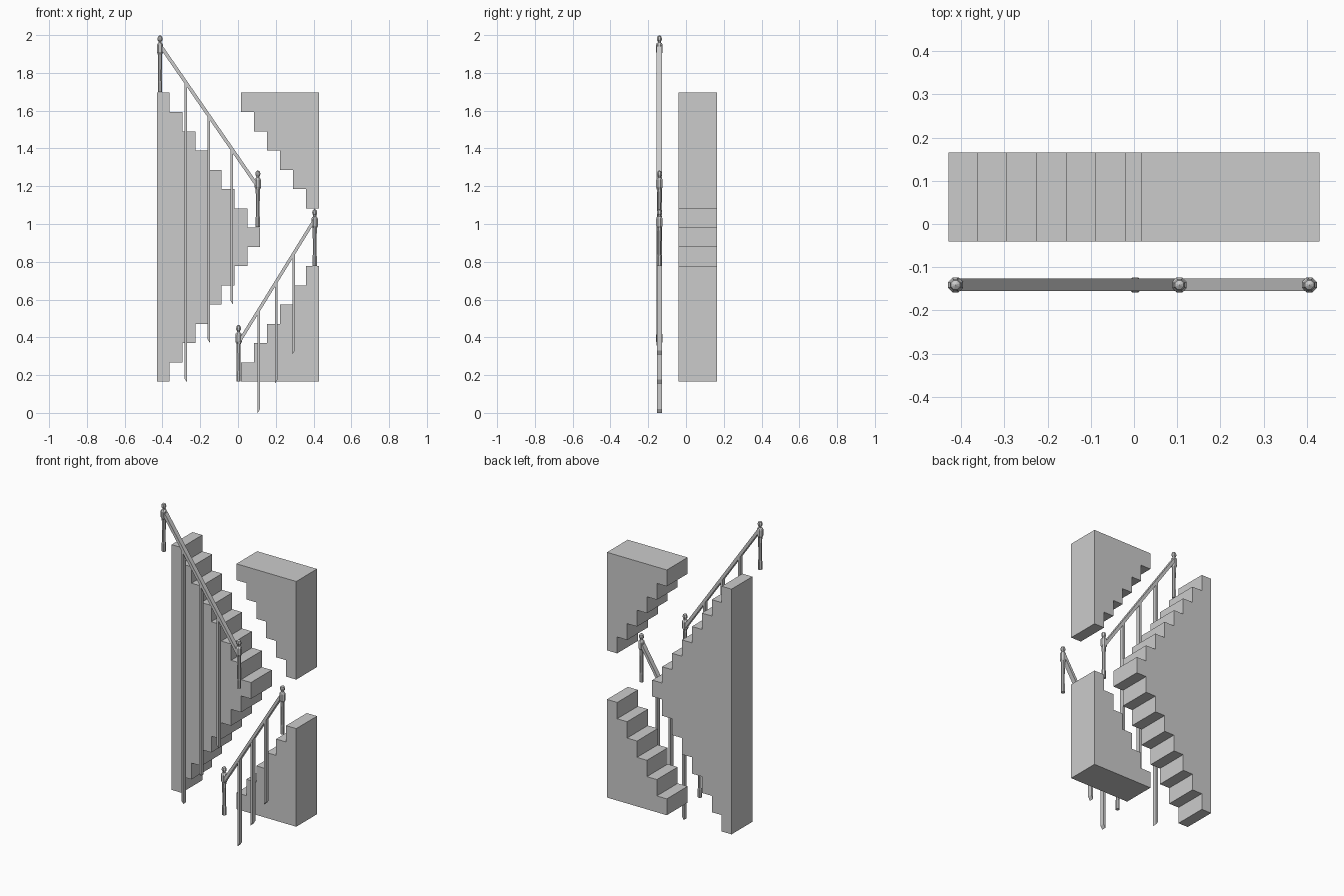
import bpy, bmesh, math

if "Cube" in bpy.data.objects:
    bpy.data.objects.remove(bpy.data.objects["Cube"])

RUN, RISE = 0.0685, 0.102
Y0, Y1 = -0.04, 0.165      # depth of the stair blocks
RAIL_Y = -0.141            # plane of the railings


def finish(name, bm):
    bmesh.ops.remove_doubles(bm, verts=bm.verts, dist=1e-6)
    bmesh.ops.recalc_face_normals(bm, faces=bm.faces)
    me = bpy.data.meshes.new(name)
    bm.to_mesh(me)
    bm.free()
    ob = bpy.data.objects.new(name, me)
    bpy.context.collection.objects.link(ob)
    return ob


def prism(name, outline, y0, y1):
    """Extrude an XZ outline from y0 to y1."""
    bm = bmesh.new()
    face = bm.faces.new([bm.verts.new((x, y0, z)) for x, z in outline])
    ext = bmesh.ops.extrude_face_region(bm, geom=[face])
    verts = [g for g in ext["geom"] if isinstance(g, bmesh.types.BMVert)]
    bmesh.ops.translate(bm, verts=verts, vec=(0, y1 - y0, 0))
    return finish(name, bm)


def stepped(name, back_x, z0, edges):
    """Solid with a flat back and one stepped edge, one x per riser."""
    pts = [(back_x, z0)]
    for i, x in enumerate(edges):
        pts += [(x, z0 + i * RISE), (x, z0 + (i + 1) * RISE)]
    pts.append((back_x, z0 + len(edges) * RISE))
    prism(name, pts, Y0, Y1)


def post(name, x, z):
    """Turned eight-sided newel post with a ball on top."""
    profile = [(0, 0), (.0125, 0), (.0125, .05), (.0105, .06), (.0105, .12),
               (.0125, .20), (.0185, .212), (.0185, .25), (.015, .257),
               (.009, .262), (.009, .269), (.0135, .275), (.0145, .284),
               (.011, .295), (0, .302)]
    bm = bmesh.new()
    n = 8
    rings = [[bm.verts.new((x + r * math.cos((k + .5) * math.tau / n),
                            RAIL_Y + r * math.sin((k + .5) * math.tau / n), z + h))
              for k in range(n)] if r else [bm.verts.new((x, RAIL_Y, z + h))]
             for r, h in profile]
    for a, b in zip(rings, rings[1:]):
        for k in range(n):
            j = (k + 1) % n
            quad = [a[k % len(a)], a[j % len(a)], b[j % len(b)], b[k % len(b)]]
            bm.faces.new(list(dict.fromkeys(quad)))
    finish(name, bm)


def railing(name, start, end, posts, balusters):
    (xa, za), (xb, zb) = start, end
    slope = (zb - za) / (xb - xa)
    # sloping handrail
    t = 0.016
    prism(name + "_handrail", [(xa, za - t), (xb, zb - t), (xb, zb + t), (xa, za + t)],
          RAIL_Y - .0145, RAIL_Y + .0145)
    # balusters with ends cut parallel to the rail
    w = 0.0065
    for i, (x, z) in enumerate(balusters):
        top = za + slope * (x - xa)
        prism(f"{name}_baluster_{i + 1}",
              [(x - w, z - slope * w), (x + w, z + slope * w),
               (x + w, top + slope * w), (x - w, top - slope * w)],
              RAIL_Y - .0135, RAIL_Y + .0135)
    for i, (x, z) in enumerate(posts):
        post(f"{name}_post_{i + 1}", x, z)


# stair blocks
stepped("central_stair_block", -0.43, 0.165,
        [-0.362 + RUN * (7 - abs(7 - i)) for i in range(15)])
stepped("lower_stair_block", 0.43, 0.165, [0.017 + RUN * i for i in range(6)])
stepped("upper_stair_block", 0.43, 0.165 + 9 * RISE,
        [0.017 + RUN * (5 - i) for i in range(6)])

# railings
railing("upper_railing", (-0.41, 1.943), (0.105, 1.198),
        [(-0.413, 1.698), (0.105, 0.983)],
        [(-0.277, 0.173), (-0.155, 0.38), (-0.034, 0.585)])
railing("lower_railing", (0.004, 0.373), (0.405, 1.022),
        [(0.003, 0.165), (0.406, 0.778)],
        [(0.111, 0.0105), (0.202, 0.165), (0.295, 0.32)])
